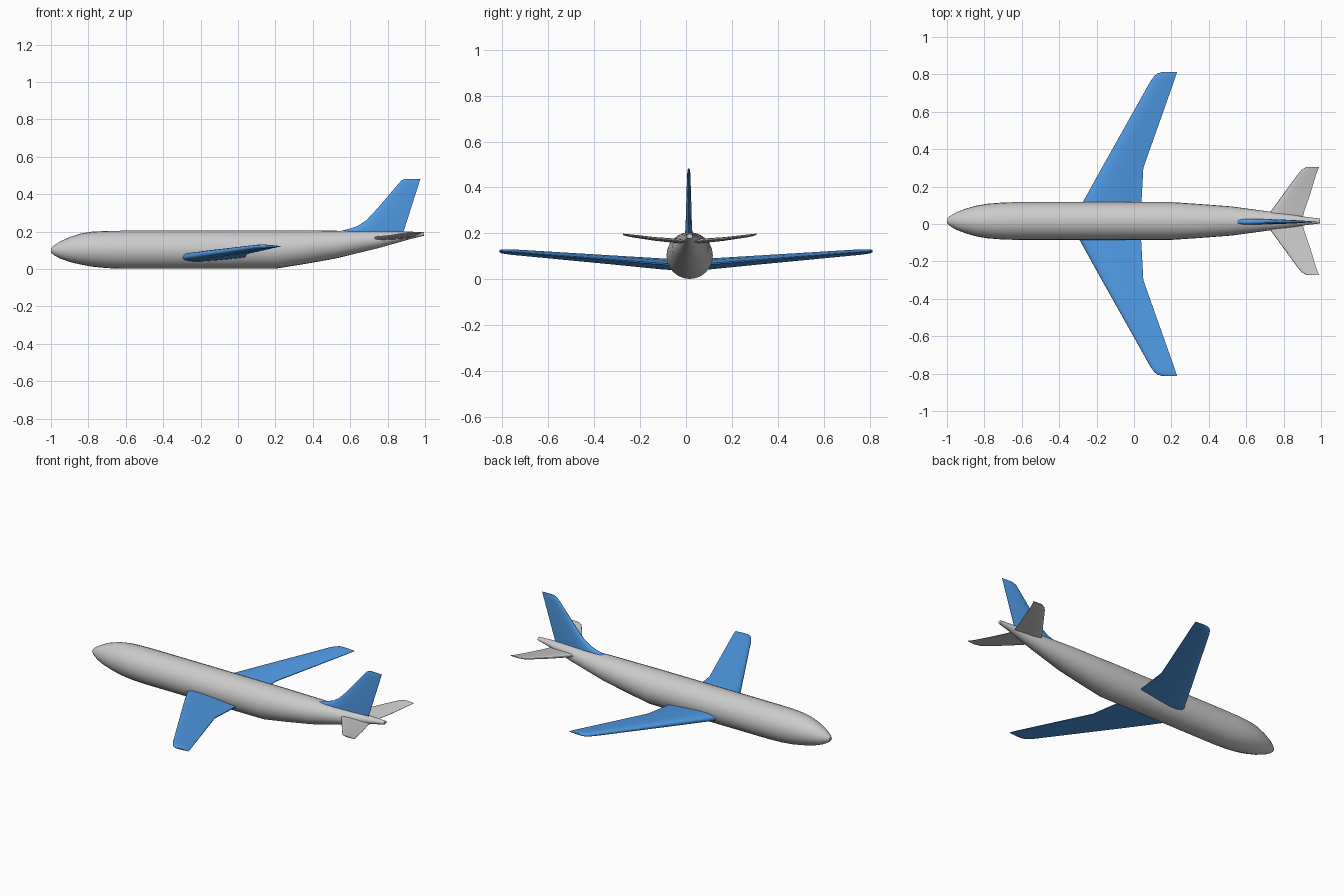
import bpy, bmesh, math

if "Cube" in bpy.data.objects:
    bpy.data.objects.remove(bpy.data.objects["Cube"])

blue = bpy.data.materials.new("blue")
blue.diffuse_color = (0.08, 0.33, 0.80, 1)
blue.use_nodes = True
blue.node_tree.nodes["Principled BSDF"].inputs["Base Color"].default_value = blue.diffuse_color


def loft(name, rings, mat=None, angle=40):
    """Skin a list of closed rings and cap both ends."""
    bm = bmesh.new()
    loops = [[bm.verts.new(p) for p in ring] for ring in rings]
    n = len(loops[0])
    for a, b in zip(loops, loops[1:]):
        for i in range(n):
            j = (i + 1) % n
            bm.faces.new((a[i], a[j], b[j], b[i]))
    bm.faces.new(loops[0])
    bm.faces.new(loops[-1])
    bmesh.ops.recalc_face_normals(bm, faces=bm.faces)
    mesh = bpy.data.meshes.new(name)
    bm.to_mesh(mesh)
    bm.free()
    ob = bpy.data.objects.new(name, mesh)
    bpy.context.collection.objects.link(ob)
    if mat:
        mesh.materials.append(mat)
    bpy.ops.object.select_all(action='DESELECT')
    ob.select_set(True)
    bpy.context.view_layer.objects.active = ob
    bpy.ops.object.shade_smooth_by_angle(angle=math.radians(angle))
    return ob


# Half airfoil: chord fraction, half-thickness fraction
HALF = [(0, 0), (.015, .45), (.06, .75), (.15, .95), (.3, 1), (.6, .7), (1, .12)]
FOIL = HALF + [(c, -t) for c, t in reversed(HALF[1:])]


def foil_rings(sections, upright=False):
    """Sections: span, leading x, trailing x, offset, half thickness."""
    rings = []
    for s, le, te, off, th in sections:
        ring = []
        for c, t in FOIL:
            x, d = le + c * (te - le), off + t * th
            ring.append((x, d, s) if upright else (x, s, d))
        rings.append(ring)
    return rings


def mirror_y(ob, y):
    ob.location.y = y
    m = ob.modifiers.new("mirror", 'MIRROR')
    m.use_axis = (False, True, False)
    m.use_mirror_merge = False


# Fuselage: x, bottom z, top z, half width
CY = 0.016
BODY = [(-1, .088, .112, .012), (-.985, .075, .126, .026), (-.95, .056, .148, .047),
        (-.9, .038, .171, .066), (-.84, .024, .19, .083), (-.78, .013, .2, .093),
        (-.7, .005, .204, .099), (-.62, .002, .205, .101), (.2, .002, .205, .101),
        (.35, .026, .205, .091), (.52, .056, .205, .078), (.75, .112, .203, .047),
        (.92, .16, .2, .022), (.995, .178, .198, .013)]
SEG = 24
rings = []
for x, lo, hi, w in BODY:
    rings.append([(x, CY + w * math.cos(2 * math.pi * i / SEG),
                   (lo + hi) / 2 + (hi - lo) / 2 * math.sin(2 * math.pi * i / SEG))
                  for i in range(SEG)])
loft("fuselage", rings)

# Main wings with kinked trailing edge and rounded tips
wing = loft("wings", foil_rings([
    (.05, -.31, .035, .064, .024), (.1, -.283, .039, .067, .024),
    (.3, -.172, .05, .083, .020), (.76, .086, .213, .119, .012),
    (.79, .107, .223, .121, .010), (.805, .125, .228, .122, .008),
    (.812, .15, .23, .122, .004)]), blue)
mirror_y(wing, 0)

# Tailplane
tail = loft("tailplane", foil_rings([
    (.01, .705, .9, .164, .010), (.05, .73, .91, .167, .010),
    (.15, .803, .944, .176, .008), (.25, .876, .974, .189, .006),
    (.275, .897, .984, .193, .005), (.29, .925, .99, .196, .003)]))
mirror_y(tail, CY)

# Fin with swept dorsal root
FIN = [(.185, .53, .016), (.204, .55, .016), (.215, .595, .015), (.23, .64, .014),
       (.26, .685, .013), (.3, .724, .012), (.4, .81, .009), (.455, .857, .007),
       (.473, .873, .006), (.482, .893, .003)]
loft("fin", foil_rings([(z, le, .885 + (z - .2) * .32, .012, th)
                        for z, le, th in FIN], True), blue)
